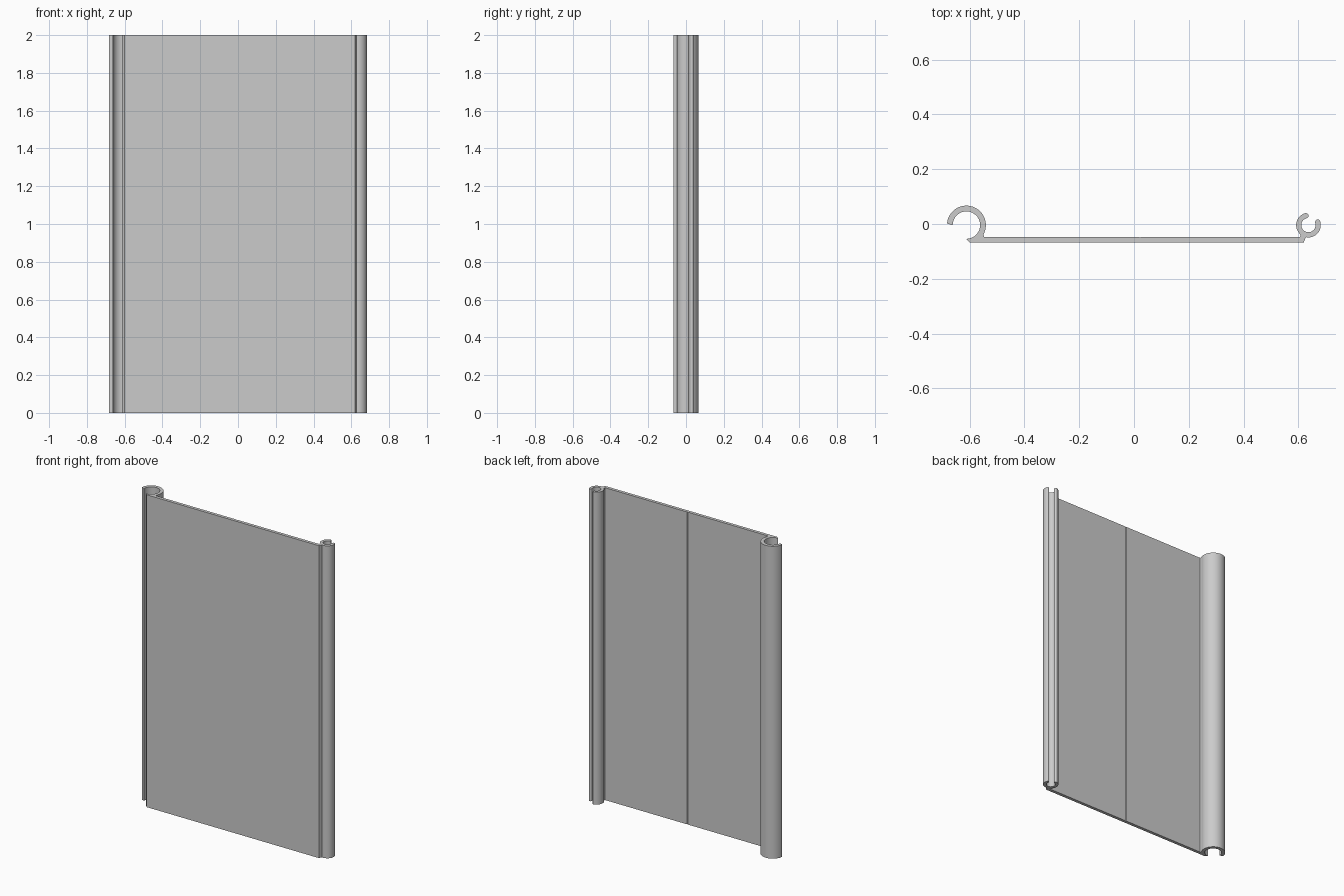
import bpy
import bmesh
from math import radians, cos, sin

cube = bpy.data.objects.get("Cube")
if cube:
    bpy.data.objects.remove(cube, do_unlink=True)

HEIGHT = 2.0
FRONT, BACK = -0.067, -0.047          # faces of the flat panel
HOOK, HOOK_OUT, HOOK_IN = (-0.612, -0.004), 0.071, 0.05
CLIP, CLIP_OUT, CLIP_IN = (0.637, -0.004), 0.045, 0.026


def arc(centre, radius, start, end, steps):
    """Points along an arc, angles in degrees."""
    angles = [radians(start + (end - start) * i / steps) for i in range(steps + 1)]
    return [(centre[0] + radius * cos(a), centre[1] + radius * sin(a)) for a in angles]


def lip(angle, start, steps=8):
    """Rounded end of the clip wall at the given angle."""
    mid = (CLIP_OUT + CLIP_IN) / 2
    centre = arc(CLIP, mid, angle, angle, 1)[0]
    return arc(centre, (CLIP_OUT - CLIP_IN) / 2, start, start + 180, steps)[1:-1]


# Cross-section, counter-clockwise from the front corner below the hook
profile = [(-0.60, FRONT), (0.62, FRONT)]

# Small clip with rounded lips
profile += arc(CLIP, CLIP_OUT, -102, 18, 16)
profile += lip(18, 18)
profile += arc(CLIP, CLIP_IN, 18, -255, 32)
profile += lip(105, 105 + 180)
profile += arc(CLIP, CLIP_OUT, 105, 230, 16)

# Back face with a fine centre groove
profile += [(0.607, BACK), (0.026, BACK), (0.022, BACK - 0.004), (0.018, BACK), (-0.548, BACK)]

# Large hook, open towards the front
profile += arc(HOOK, HOOK_OUT, -28, 175, 36)
profile += arc(HOOK, HOOK_IN, 181, -92, 44)

# Extrude the section to full height
bm = bmesh.new()
base = bm.faces.new([bm.verts.new((x, y, 0)) for x, y in profile])
top = bmesh.ops.extrude_face_region(bm, geom=[base], use_keep_orig=True)
bmesh.ops.translate(bm, vec=(0, 0, HEIGHT),
                    verts=[v for v in top["geom"] if isinstance(v, bmesh.types.BMVert)])
bmesh.ops.recalc_face_normals(bm, faces=bm.faces)
mesh = bpy.data.meshes.new("interlocking_panel")
bm.to_mesh(mesh)
bm.free()

panel = bpy.data.objects.new("interlocking_panel", mesh)
bpy.context.collection.objects.link(panel)

# Plain grey finish
grey = bpy.data.materials.new("light_grey")
grey.use_nodes = True
colour = (0.6, 0.6, 0.6, 1)
grey.diffuse_color = colour
grey.node_tree.nodes["Principled BSDF"].inputs["Base Color"].default_value = colour
mesh.materials.append(grey)

# Smooth curves, crisp edges
bpy.ops.object.select_all(action="DESELECT")
panel.select_set(True)
bpy.context.view_layer.objects.active = panel
bpy.ops.object.shade_smooth_by_angle(angle=radians(30))
